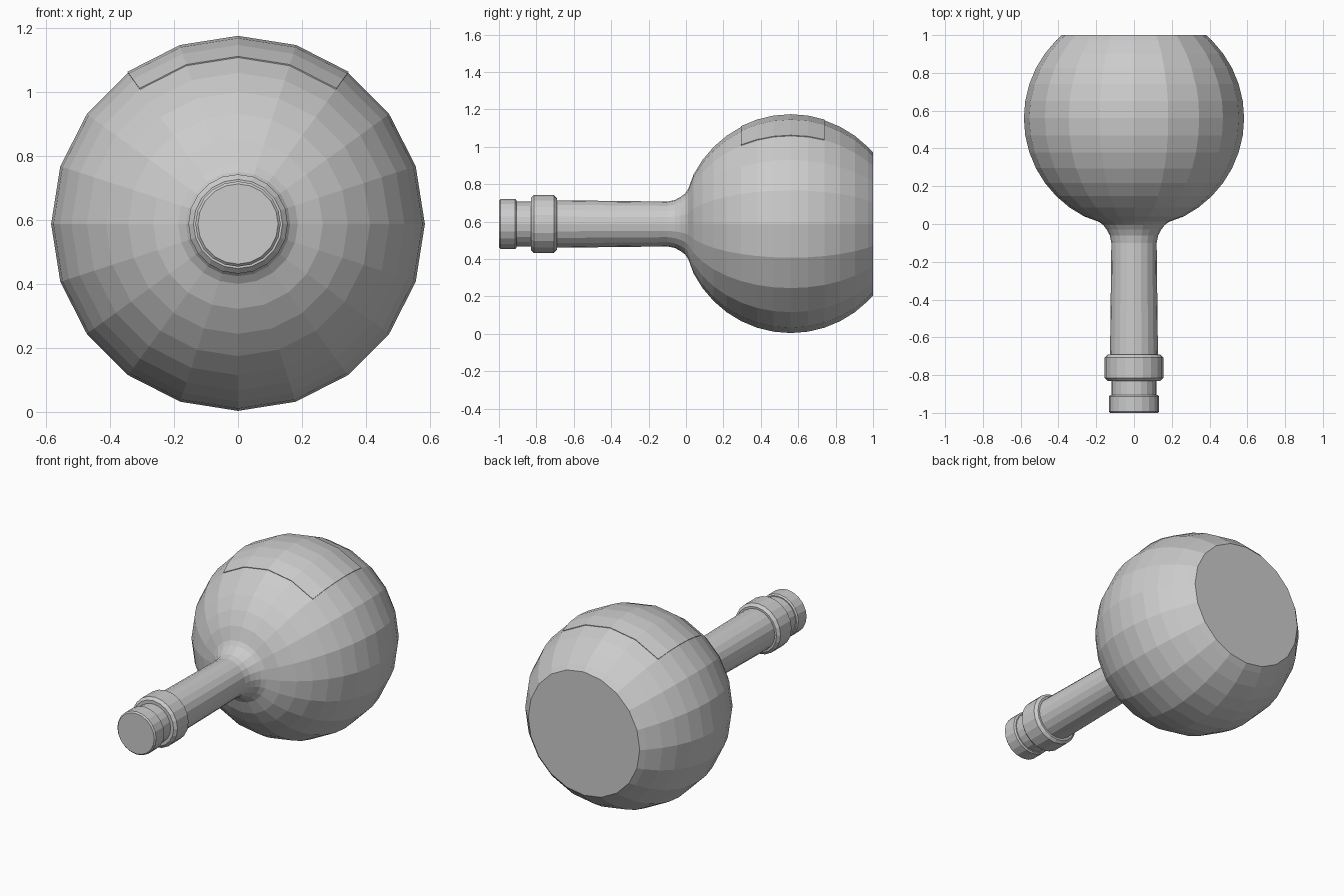
import bpy, bmesh
from math import sin, cos, pi, radians, sqrt

SIDES = 20
AXIS_Z = 0.587      # height of the axis of revolution
BULB_Y = 0.56       # centre of the bulb along the axis
BULB_R = 0.583

cube = bpy.data.objects.get("Cube")
if cube:
    bpy.data.objects.remove(cube, do_unlink=True)


def bulb_point(degrees, offset=0.0):
    a = radians(degrees)
    return BULB_Y - (BULB_R + offset) * cos(a), (BULB_R + offset) * sin(a)


def revolve(name, profile, first=0, count=SIDES, caps=True):
    """Sweep (y, radius) points around the lying axis, fully or in part."""
    bm = bmesh.new()
    closed = count == SIDES
    steps = count if closed else count + 1
    rings = []
    for y, r in profile:
        angles = [2 * pi * (first + i) / SIDES for i in range(steps)]
        rings.append([bm.verts.new((r * sin(a), y, AXIS_Z + r * cos(a))) for a in angles])
    for a, b in zip(rings, rings[1:]):
        for i in range(count):
            j = (i + 1) % steps
            bm.faces.new((a[i], a[j], b[j], b[i]))
    if closed and caps:
        bm.faces.new(rings[0])
        bm.faces.new(rings[-1])
    bmesh.ops.recalc_face_normals(bm, faces=bm.faces[:])
    mesh = bpy.data.meshes.new(name)
    bm.to_mesh(mesh)
    bm.free()
    obj = bpy.data.objects.new(name, mesh)
    bpy.context.collection.objects.link(obj)
    return obj


def collar(name, y0, y1, r, bevel):
    """Short cylinder with chamfered rims."""
    return revolve(name, [(y0, r - bevel), (y0 + bevel, r), (y1 - bevel, r), (y1, r - bevel)])


# Flask body: neck, flared shoulder, faceted bulb and flat base
neck = [(-0.91, 0.119), (-0.83, 0.119), (-0.70, 0.127), (-0.10, 0.12),
        (-0.06, 0.128), (-0.03, 0.144), (-0.005, 0.163), (0.012, 0.187)]
bulb = [bulb_point(d) for d in range(27, 136, 9)]
base = [(1.0, sqrt(BULB_R ** 2 - (1.0 - BULB_Y) ** 2))]
revolve("flask_body", neck + bulb + base)

# Neck ring and stopper
collar("neck_ring", -0.83, -0.69, 0.155, 0.016)
collar("stopper", -1.0, -0.905, 0.133, 0.008)

# Label: thin curved plate on the upper side of the bulb
label = revolve("label", [bulb_point(d, 0.004) for d in range(63, 109, 9)], first=-2, count=4)
if label.data.polygons[0].normal.z < 0:
    label.data.flip_normals()
plate = label.modifiers.new("thickness", "SOLIDIFY")
plate.thickness = 0.008
plate.offset = -1
